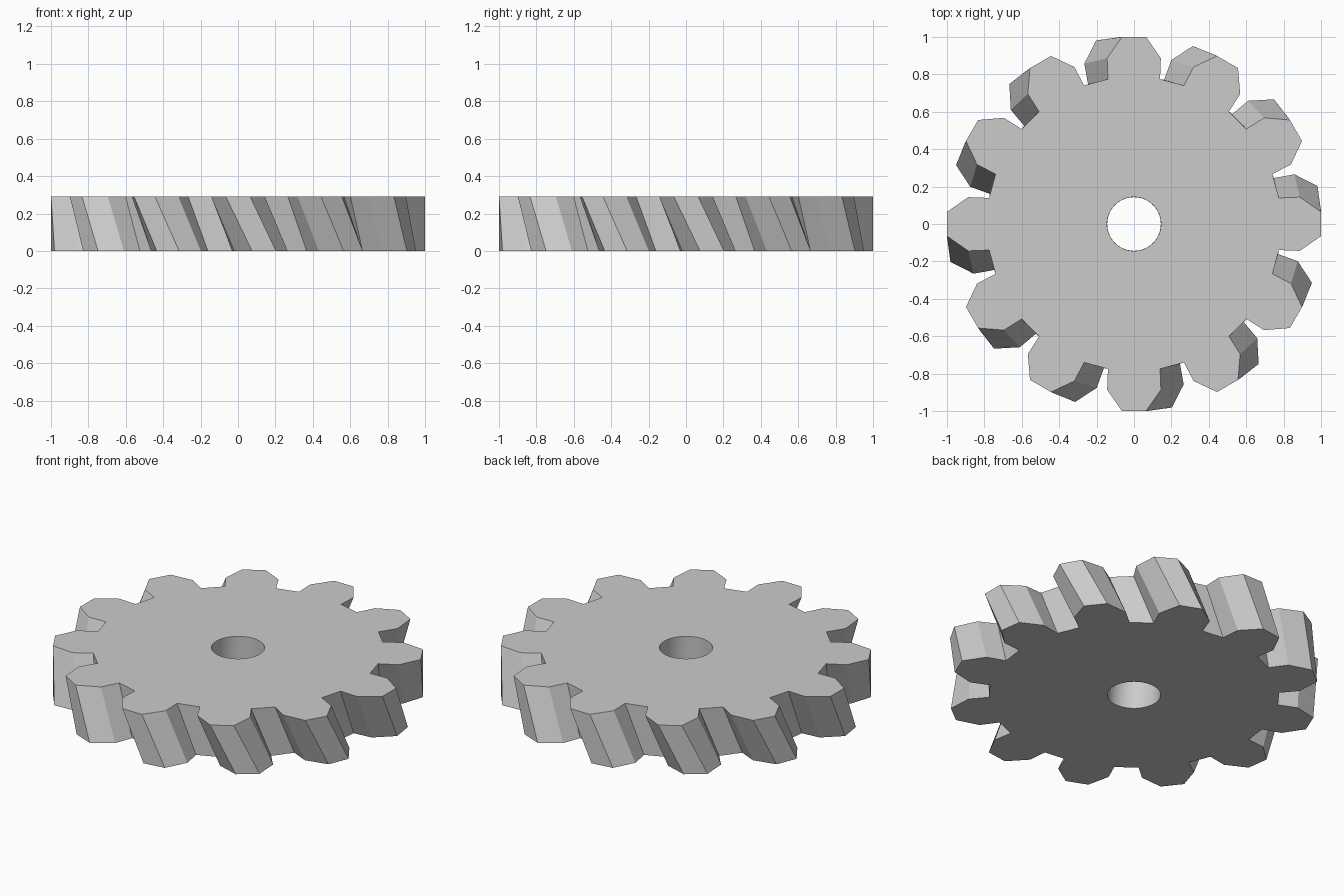
import bpy, bmesh
from math import sin, cos, radians

if "Cube" in bpy.data.objects:
    bpy.data.objects.remove(bpy.data.objects["Cube"])

TEETH, HEIGHT, BORE, TWIST = 12, 0.29, 0.144, 8.0
# one tooth: (angle from tooth centre in degrees, radius)
TOOTH = [(-10.2, 0.787), (-9.2, 0.898), (-3.7, 1.002),
         (3.7, 1.002), (9.2, 0.898), (10.2, 0.787)]

bm = bmesh.new()


def ring(points, z, turn):
    return [bm.verts.new((r * cos(radians(a + turn)), r * sin(radians(a + turn)), z))
            for a, r in points]


def bridge(a, b, smooth=False):
    n = len(a)
    for i in range(n):
        j = (i + 1) % n
        bm.faces.new((a[i], a[j], b[j], b[i])).smooth = smooth


# toothed outline and round bore with matching point counts
outline = [(a + 360 / TEETH * t, r) for t in range(TEETH) for a, r in TOOTH]
step = 360 / len(outline)
bore = [(-2.5 * step + i * step, BORE) for i in range(len(outline))]

# helical teeth: the bottom ring is turned against the top ring
outer_low, outer_top = ring(outline, 0, TWIST), ring(outline, HEIGHT, 0)
bore_low, bore_top = ring(bore, 0, TWIST), ring(bore, HEIGHT, 0)
bridge(outer_low, outer_top)             # tooth flanks
bridge(outer_top, bore_top)              # top face
bridge(bore_top, bore_low, smooth=True)  # bore wall
bridge(bore_low, outer_low)              # bottom face
bmesh.ops.recalc_face_normals(bm, faces=bm.faces)

# keep the bore rims crisp
for e in bm.edges:
    if len({f.smooth for f in e.link_faces}) > 1:
        e.smooth = False

mesh = bpy.data.meshes.new("helical_gear")
bm.to_mesh(mesh)
bm.free()
bpy.context.collection.objects.link(bpy.data.objects.new("helical_gear", mesh))
